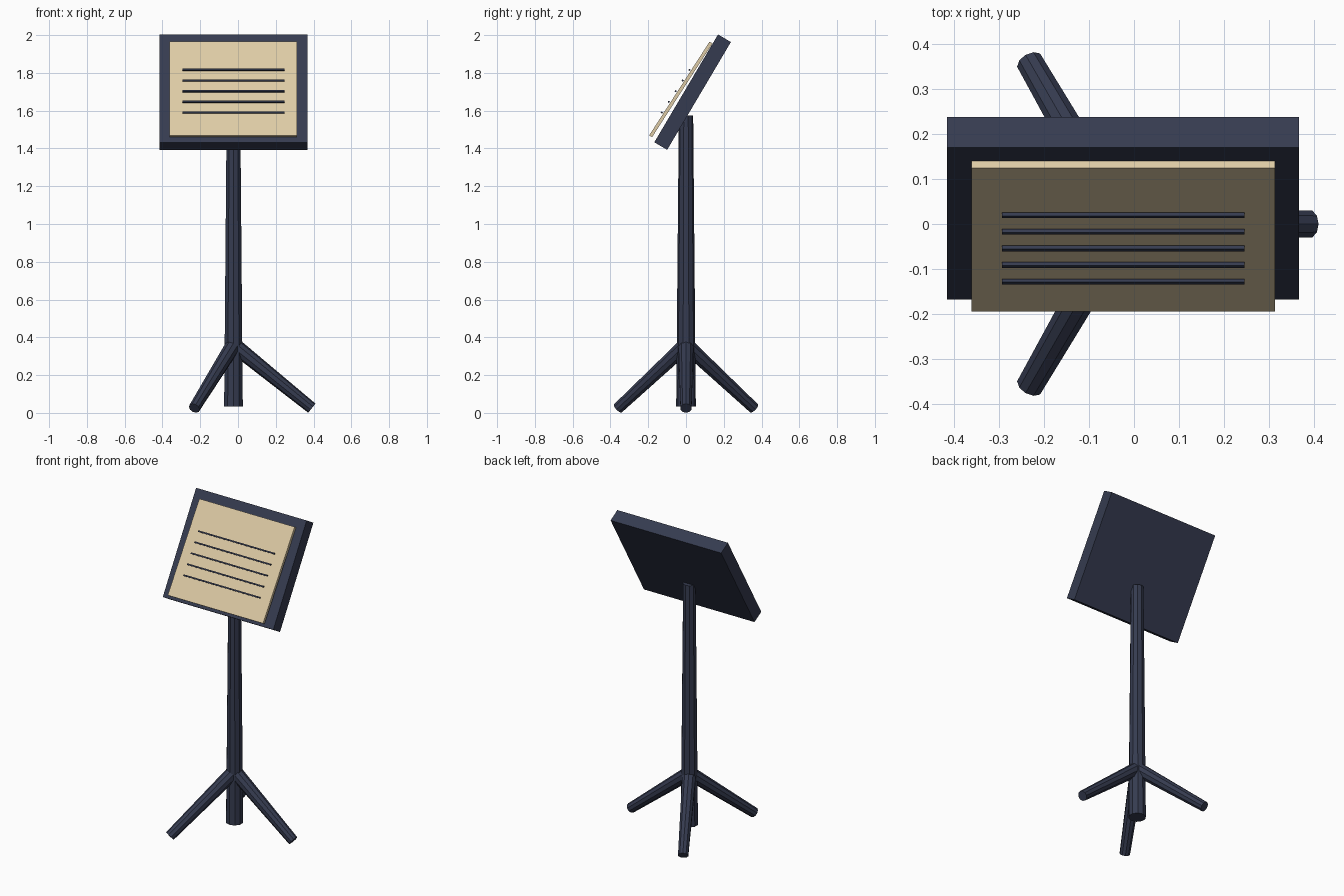
import bpy
from math import radians, sin, cos, tau
from mathutils import Vector

cube = bpy.data.objects.get("Cube")
if cube:
    bpy.data.objects.remove(cube, do_unlink=True)

CENTRE_X = -0.024
TILT = radians(-30.6)
PAPER_TILT = radians(-32.8)


def material(name, rgb):
    mat = bpy.data.materials.new(name)
    mat.use_nodes = True
    mat.diffuse_color = (*rgb, 1)
    mat.node_tree.nodes["Principled BSDF"].inputs["Base Color"].default_value = (*rgb, 1)
    return mat


navy = material("dark navy", (0.036, 0.044, 0.08))
cream = material("cream paper", (0.73, 0.60, 0.38))


def finish(name, mat):
    obj = bpy.context.object
    obj.name = name
    obj.data.materials.append(mat)
    return obj


def slab(name, y, z, size, tilt, mat):
    """Box leaning back about the x axis."""
    bpy.ops.mesh.primitive_cube_add(size=1, location=(CENTRE_X, y, z), rotation=(tilt, 0, 0))
    bpy.context.object.scale = size
    return finish(name, mat)


def rod(name, start, end, r_start, r_end):
    """Faceted, tapered tube between two points."""
    start, end = Vector(start), Vector(end)
    axis = end - start
    bpy.ops.mesh.primitive_cone_add(vertices=10, radius1=r_start, radius2=r_end,
                                    depth=axis.length, location=(start + end) / 2)
    bpy.context.object.rotation_euler = axis.to_track_quat("Z", "Y").to_euler()
    return finish(name, navy)


# Upright pole
rod("pole", (CENTRE_X, 0, 0.035), (CENTRE_X, 0, 1.575), 0.052, 0.038)

# Three splayed legs
for i, name in enumerate(("left_leg", "back_right_leg", "front_right_leg")):
    a = tau * i / 3
    foot = (CENTRE_X + 0.415 * cos(a), 0.415 * sin(a), 0.025)
    rod(name, (CENTRE_X, 0, 0.36), foot, 0.042, 0.031)

# Tilted desk and the sheet resting on it
slab("desk", 0.035, 1.698, (0.783, 0.079, 0.663), TILT, navy)
slab("sheet", -0.0275, 1.7125, (0.675, 0.018, 0.59), PAPER_TILT, cream)

# Ruled lines across the sheet
for i in range(5):
    slab(f"ruled_line_{i + 1}", -0.128 + 0.0368 * i, 1.59 + 0.0565 * i,
         (0.54, 0.009, 0.009), PAPER_TILT, navy)
